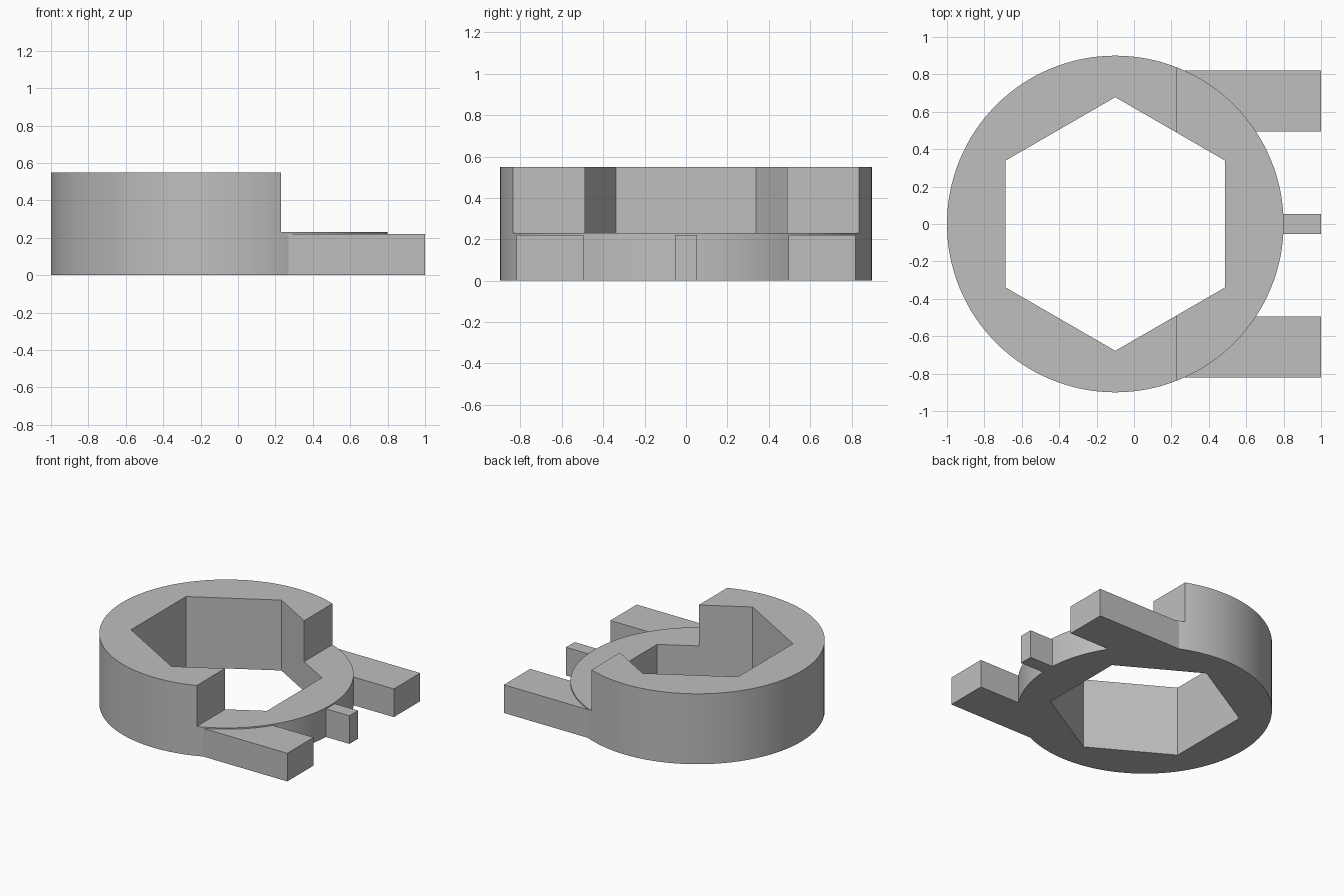
import bpy
import math

default = bpy.data.objects.get("Cube")
if default:
    bpy.data.objects.remove(default, do_unlink=True)

CENTRE_X, RADIUS, HEIGHT = -0.1, 0.9, 0.55
STEP_Z, PRONG_Z = 0.23, 0.22

grey = bpy.data.materials.new("plain grey")
grey.use_nodes = True
colour = (0.52, 0.52, 0.52, 1)
grey.diffuse_color = colour
grey.node_tree.nodes["Principled BSDF"].inputs["Base Color"].default_value = colour


def prism(name, sides, radius, z0, z1):
    """Upright prism on the ring axis, with a corner pointing along +y."""
    bpy.ops.mesh.primitive_cylinder_add(
        vertices=sides, radius=radius, depth=z1 - z0,
        location=(CENTRE_X, 0, (z0 + z1) / 2))
    ob = bpy.context.object
    ob.name = name
    ob.data.materials.append(grey)
    return ob


def box(name, low, high):
    """Box between two opposite corners."""
    bpy.ops.mesh.primitive_cube_add(
        size=1, location=[(a + b) / 2 for a, b in zip(low, high)])
    ob = bpy.context.object
    ob.name = name
    ob.scale = [b - a for a, b in zip(low, high)]
    bpy.ops.object.transform_apply(location=False, rotation=False, scale=True)
    ob.data.materials.append(grey)
    return ob


def combine(target, tool, operation):
    """Apply a boolean and discard its tool."""
    tool.hide_render = True
    mod = target.modifiers.new(operation, 'BOOLEAN')
    mod.object, mod.operation, mod.solver = tool, operation, 'EXACT'
    bpy.context.view_layer.objects.active = target
    bpy.ops.object.modifier_apply(modifier=mod.name)
    bpy.data.objects.remove(tool, do_unlink=True)


# Round collar with a hexagonal through-hole
collar = prism("collar", 128, RADIUS, 0, HEIGHT)
combine(collar, prism("hex_cutter", 6, 0.678, -1, 2), 'DIFFERENCE')

# Lowered step on the +x side
combine(collar, box("step_cutter", (0.23, -2, STEP_Z), (2, 2, 2)), 'DIFFERENCE')

# Two wide prongs and a narrow middle tab
for name, y0, y1, x0 in (("back_prong", 0.495, 0.82, 0.26),
                         ("front_prong", -0.82, -0.495, 0.26),
                         ("middle_tab", -0.053, 0.053, 0.75)):
    combine(collar, box(name, (x0, y0, 0), (1, y1, PRONG_Z)), 'UNION')

# Smooth round wall, crisp edges elsewhere
bpy.ops.object.select_all(action='DESELECT')
collar.select_set(True)
bpy.context.view_layer.objects.active = collar
bpy.ops.object.shade_smooth_by_angle(angle=math.radians(20))
